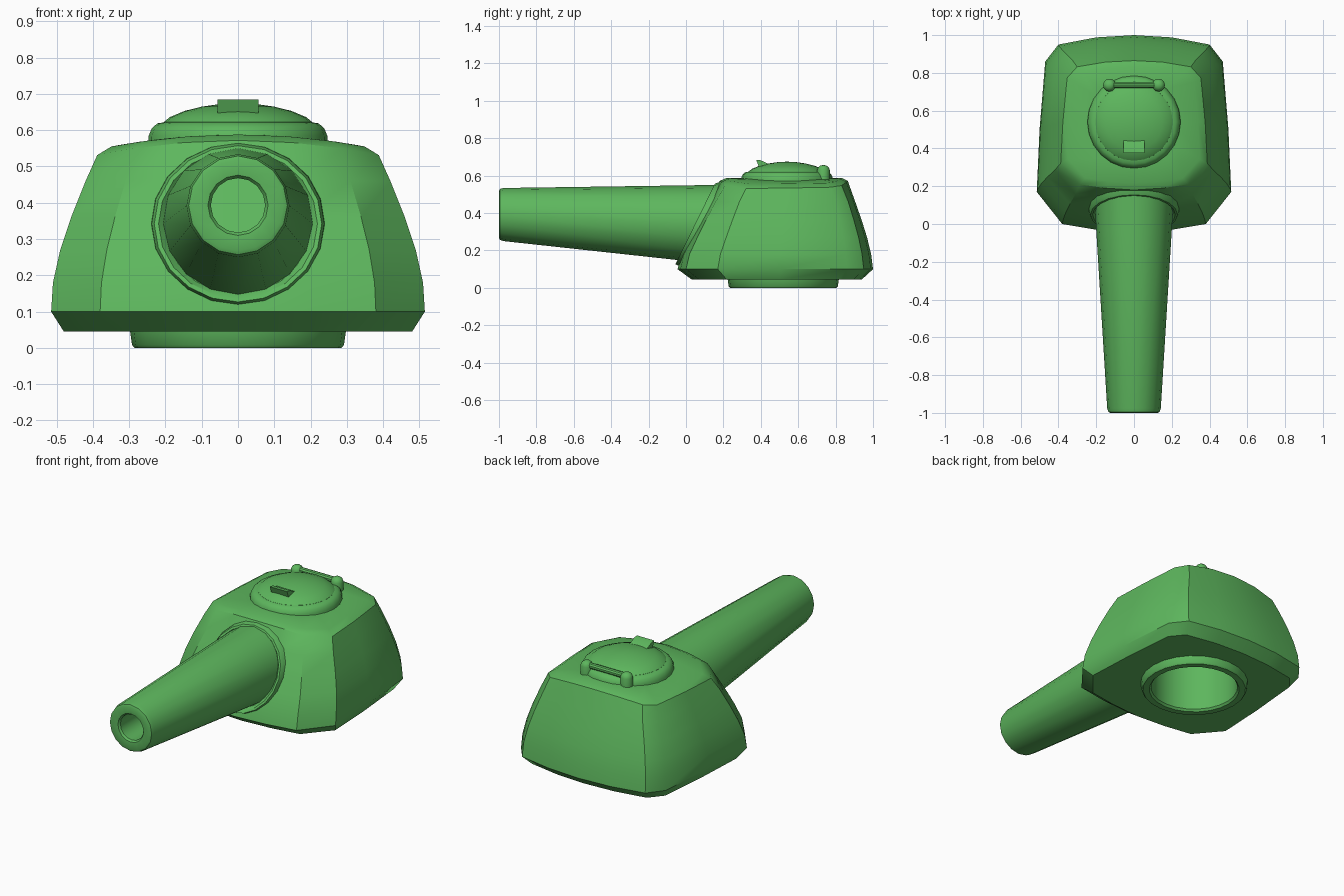
import bpy, bmesh, math
from mathutils import Vector

if "Cube" in bpy.data.objects:
    bpy.data.objects.remove(bpy.data.objects["Cube"])

green = bpy.data.materials.new("armour green")
green.diffuse_color = (0.11, 0.47, 0.11, 1)
green.use_nodes = True
green.node_tree.nodes["Principled BSDF"].inputs["Base Color"].default_value = green.diffuse_color


def finish(name, bm, angle=35):
    bmesh.ops.remove_doubles(bm, verts=bm.verts, dist=1e-5)
    me = bpy.data.meshes.new(name)
    bm.to_mesh(me)
    bm.free()
    me.materials.append(green)
    ob = bpy.data.objects.new(name, me)
    bpy.context.collection.objects.link(ob)
    bpy.ops.object.select_all(action='DESELECT')
    ob.select_set(True)
    bpy.context.view_layer.objects.active = ob
    bpy.ops.object.shade_smooth_by_angle(angle=math.radians(angle))
    return ob


def loft(name, rings, angle=35):
    """Skin closed rings that have equal point counts."""
    bm = bmesh.new()
    vs = [[bm.verts.new(p) for p in r] for r in rings]
    n = len(vs[0])
    for a, b in zip(vs, vs[1:]):
        for i in range(n):
            j = (i + 1) % n
            bm.faces.new((a[i], a[j], b[j], b[i]))
    return finish(name, bm, angle)


def lathe_z(name, profile, cx, cy, n=24, angle=35):
    return loft(name, [[(cx + r * math.cos(2 * math.pi * i / n),
                         cy + r * math.sin(2 * math.pi * i / n), z)
                        for i in range(n)] for r, z in profile], angle)


def ring_y(y, r, zc, n=16):
    return [(r * math.sin(2 * math.pi * i / n), y,
             zc + r * math.cos(2 * math.pi * i / n)) for i in range(n)]


# turret body: one plan outline scaled through several heights
half = [(0, -.045), (.2, -.03), (.38, 0), (.515, .17), (.5, .5),
        (.47, .86), (.40, .95), (.2, .988), (0, 1)]
outline = half + [(-x, y) for x, y in half[-2:0:-1]]
unit = [(x / .515, (y + .045) / 1.045) for x, y in outline]


def plan(hw, yf, yb):
    return [(u * hw, yf + v * (yb - yf)) for u, v in unit]


def crown(x):
    return .588 - .04 * (x / .385) ** 2


levels = [(.045, .48, .03, .94), (.10, .515, -.045, 1.0), (.18, .51, -.025, .99),
          (.27, .49, .02, .968), (.36, .46, .068, .94), (.46, .42, .125, .905)]
rings = []
base = []
for x, y in outline:
    a = math.atan2(y - .52, x)
    base.append((.27 * math.cos(a), .52 + .27 * math.sin(a), .045))
rings.append(base)
for z, hw, yf, yb in levels:
    rings.append([(x, y, z) for x, y in plan(hw, yf, yb)])
rim = plan(.388, .18, .865)
rings.append([(x, y, crown(x) - .016) for x, y in rim])
for s in (.9, .6, .3, 0):
    rings.append([(x * s, .55 + (y - .55) * s, crown(x * s)) for x, y in rim])
loft("turret_body", rings)

# turret ring below, with the open well inside
lathe_z("turret_ring", [(0, .42), (.24, .42), (.24, .012), (.25, 0), (.285, 0),
                        (.292, .008), (.298, .05)], 0, .52)

# tapered gun barrel with open bore
spec = [(-.72, .075, .393), (-.985, .075, .393), (-.996, .083, .393),
        (-1.0, .125, .393), (-.995, .136, .393), (-.975, .142, .392),
        (0, .202, .346), (.2, .214, .337)]
loft("gun_barrel", [ring_y(*s) for s in spec])


# sloped collar round the barrel root
def collar(scale, shift, n=20):
    pts = []
    for i in range(n):
        a = 2 * math.pi * i / n
        z = .342 + .222 * scale * math.cos(a)
        pts.append((.238 * scale * math.sin(a), -.048 + (z - .12) * .49 + shift, z))
    return pts


loft("barrel_collar", [collar(.84, .01), collar(.92, -.012), collar(.97, -.012),
                       collar(1.0, .006), collar(1.02, .07)])

# cupola rim and domed hatch
lathe_z("cupola_rim", [(.248, .55), (.246, .585), (.238, .605), (.222, .619),
                       (.20, .622), (.19, .60)], 0, .54)
lathe_z("hatch_dome", [(.208, .60), (.205, .622), (.188, .636), (.15, .652),
                       (.10, .665), (.05, .672), (0, .675)], 0, .54)

# hatch hinge: two rounded knobs and a pin
for side in (-1, 1):
    lathe_z("hinge_knob", [(.034, .57), (.034, .63), (.028, .645), (.016, .654),
                           (0, .657)], side * .13, .735, 12, 50)
bm = bmesh.new()
bmesh.ops.create_cone(bm, cap_ends=True, segments=10, radius1=.017, radius2=.017, depth=.26)
for v in bm.verts:
    v.co = Vector((v.co.z, v.co.x + .735, v.co.y + .632))
finish("hinge_pin", bm)

# wedge handle at the front of the hatch
prof = [(.39, .645), (.375, .685), (.40, .682), (.425, .67), (.46, .655), (.45, .64)]
bm = bmesh.new()
left = [bm.verts.new((-.056, y, z)) for y, z in prof]
face = bm.faces.new(left)
ext = bmesh.ops.extrude_face_region(bm, geom=[face], use_keep_orig=True)
for v in ext["geom"]:
    if isinstance(v, bmesh.types.BMVert):
        v.co.x = .056
bmesh.ops.recalc_face_normals(bm, faces=bm.faces)
finish("hatch_handle", bm)
